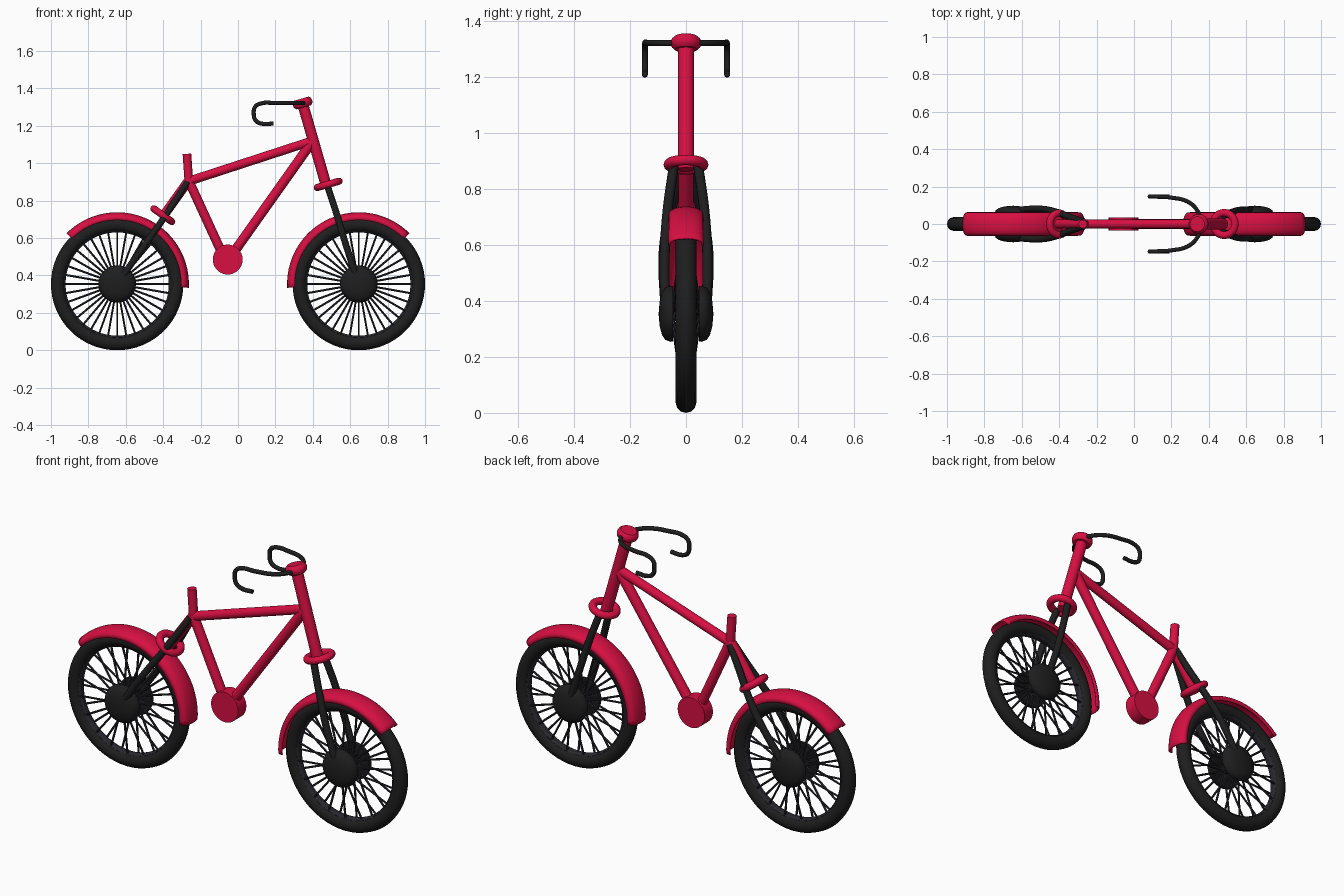
import bpy
import bmesh
from math import sin, cos, pi, radians
from mathutils import Vector, Matrix

cube = bpy.data.objects.get("Cube")
if cube:
    bpy.data.objects.remove(cube)


def material(name, rgb):
    m = bpy.data.materials.new(name)
    m.use_nodes = True
    m.diffuse_color = (*rgb, 1)
    m.node_tree.nodes["Principled BSDF"].inputs["Base Color"].default_value = (*rgb, 1)
    return m


RED = material("crimson paint", (0.68, 0.005, 0.055))
BLACK = material("black rubber", (0.013, 0.013, 0.013))
STEEL = material("dark steel", (0.02, 0.02, 0.028))


def finish(name, bm, mat, angle=40):
    bmesh.ops.recalc_face_normals(bm, faces=bm.faces)
    mesh = bpy.data.meshes.new(name)
    bm.to_mesh(mesh)
    bm.free()
    mesh.materials.append(mat)
    ob = bpy.data.objects.new(name, mesh)
    bpy.context.collection.objects.link(ob)
    smooth(ob, angle)
    return ob


def smooth(ob, angle=40):
    bpy.ops.object.select_all(action="DESELECT")
    ob.select_set(True)
    bpy.context.view_layer.objects.active = ob
    bpy.ops.object.shade_smooth_by_angle(angle=radians(angle))


def add_rod(bm, a, b, r, sides=20):
    a, b = Vector(a), Vector(b)
    turn = (b - a).to_track_quat("Z", "Y").to_matrix().to_4x4()
    bmesh.ops.create_cone(bm, cap_ends=True, segments=sides, radius1=r, radius2=r,
                          depth=(b - a).length,
                          matrix=Matrix.Translation((a + b) / 2) @ turn)


def rod(name, a, b, r, mat=RED, sides=24):
    """Straight tube between two points of the x-z centre plane."""
    bm = bmesh.new()
    add_rod(bm, (a[0], 0, a[1]), (b[0], 0, b[1]), r, sides)
    return finish(name, bm, mat)


def lathe(name, profile, axis, centre, mat, steps=48, closed=False):
    """Revolve (radius, height) points about an axis."""
    bm = bmesh.new()
    vs = [bm.verts.new((r, 0, h)) for r, h in profile]
    es = [bm.edges.new(p) for p in zip(vs, vs[1:])]
    if closed:
        es.append(bm.edges.new((vs[-1], vs[0])))
    bmesh.ops.spin(bm, geom=vs + es, cent=(0, 0, 0), axis=(0, 0, 1),
                   angle=2 * pi, steps=steps)
    bmesh.ops.remove_doubles(bm, verts=bm.verts, dist=0.0002)
    turn = Vector(axis).to_track_quat("Z", "Y").to_matrix().to_4x4()
    bm.transform(Matrix.Translation(centre) @ turn)
    return finish(name, bm, mat)


def ring(name, major, minor, height, axis, centre, mat, steps=48):
    pts = [(major + minor * cos(i * pi / 6), height * sin(i * pi / 6)) for i in range(12)]
    return lathe(name, pts, axis, centre, mat, steps, closed=True)


def bent_tube(name, points, r, mat=BLACK):
    cu = bpy.data.curves.new(name, "CURVE")
    cu.dimensions = "3D"
    cu.bevel_depth, cu.bevel_resolution = r, 4
    cu.use_fill_caps = True
    cu.resolution_u = 8
    sp = cu.splines.new("BEZIER")
    sp.bezier_points.add(len(points) - 1)
    for bp, p in zip(sp.bezier_points, points):
        bp.co = p
        bp.handle_left_type = bp.handle_right_type = "AUTO"
    cu.materials.append(mat)
    ob = bpy.data.objects.new(name, cu)
    bpy.context.collection.objects.link(ob)
    bpy.ops.object.select_all(action="DESELECT")
    ob.select_set(True)
    bpy.context.view_layer.objects.active = ob
    bpy.ops.object.convert(target="MESH")
    smooth(bpy.context.object)


# Frame tubes
rod("head_tube", (0.345, 1.32), (0.475, 0.87), 0.029)
rod("top_tube", (-0.26, 0.905), (0.40, 1.12), 0.024)
rod("down_tube", (0.40, 1.12), (-0.05, 0.485), 0.026)
rod("seat_tube", (-0.265, 0.91), (-0.07, 0.485), 0.025)
rod("seat_post", (-0.273, 1.05), (-0.262, 0.89), 0.023)
rod("rear_stay_tube", (-0.262, 0.91), (-0.405, 0.71), 0.025)

# Crank housing
bm = bmesh.new()
add_rod(bm, (-0.055, -0.035, 0.485), (-0.055, 0.035, 0.485), 0.08, 40)
finish("crank_housing", bm, RED)

# Stem cap and fork collars
head_axis = (-0.13, 0, 0.45)
cap = [(0, -0.024), (0.04, -0.024), (0.051, -0.014), (0.054, 0),
       (0.051, 0.014), (0.04, 0.024), (0, 0.024)]
lathe("stem_cap", cap, head_axis, (0.345, 0, 1.322), RED)
ring("front_collar", 0.06, 0.02, 0.019, head_axis, (0.482, 0, 0.887), RED)
ring("rear_collar", 0.058, 0.02, 0.019, (0.143, 0, 0.2), (-0.402, 0, 0.722), RED)

# Wheels with fenders
HUB_Z = 0.354
dome = [(0, 0), (0.098, 0), (0.1, 0.01), (0.093, 0.028), (0.075, 0.04),
        (0.045, 0.048), (0, 0.052)]
for label, cx, start in (("rear", -0.646, -3), ("front", 0.646, 45)):
    centre = (cx, 0, HUB_Z)
    ring(label + "_tire", 0.317, 0.037, 0.037, (0, 1, 0), centre, BLACK, 64)
    ring(label + "_rim", 0.285, 0.009, 0.02, (0, 1, 0), centre, STEEL, 64)

    bm = bmesh.new()
    add_rod(bm, (cx, -0.05, HUB_Z), (cx, 0.05, HUB_Z), 0.02)
    finish(label + "_axle", bm, BLACK)
    for side, s in (("left", 1), ("right", -1)):
        lathe(f"{label}_hub_{side}", dome, (0, s, 0), (cx, s * 0.046, HUB_Z), BLACK)

    # Spokes alternate between the two hub plates
    bm = bmesh.new()
    for i in range(36):
        a, s = i * pi / 18, (-1) ** i
        d = Vector((cos(a), 0, sin(a)))
        off = Vector((0, s, 0))
        add_rod(bm, Vector(centre) + d * 0.03 + off * 0.048,
                Vector(centre) + d * 0.285 + off * 0.012, 0.0055, 6)
    finish(label + "_spokes", bm, STEEL)

    # Curved fender shell
    bm = bmesh.new()
    arc = [i * pi / 12 for i in range(13)]
    vs = [bm.verts.new((0.342 + 0.038 * sin(t) ** 0.6 if 0 < t < 3.1 else 0.342,
                        0.06 * cos(t), 0)) for t in arc]
    es = [bm.edges.new(p) for p in zip(vs, vs[1:])]
    bm.transform(Matrix.Rotation(radians(-start), 4, "Y"))
    bmesh.ops.spin(bm, geom=vs + es, cent=(0, 0, 0), axis=(0, -1, 0),
                   angle=radians(138), steps=36)
    bm.transform(Matrix.Translation(centre))
    fender = finish(label + "_fender", bm, RED, 50)
    shell = fender.modifiers.new("thickness", "SOLIDIFY")
    shell.thickness = 0.007
    shell.offset = 0

# Fork legs and handlebar, one per side
for side, s in (("left", 1), ("right", -1)):
    bent_tube("front_fork_leg_" + side,
              [(0.478, s * 0.044, 0.88), (0.53, s * 0.066, 0.72),
               (0.575, s * 0.076, 0.57), (0.64, s * 0.074, 0.37)], 0.018)
    bent_tube("rear_fork_leg_" + side,
              [(-0.27, s * 0.012, 0.9), (-0.335, s * 0.034, 0.8),
               (-0.415, s * 0.064, 0.68), (-0.49, s * 0.08, 0.575),
               (-0.635, s * 0.074, 0.37)], 0.018)
    bent_tube("handlebar_" + side,
              [(0.36, 0, 1.322), (0.345, s * 0.06, 1.322), (0.295, s * 0.115, 1.322),
               (0.2, s * 0.141, 1.322), (0.125, s * 0.146, 1.32),
               (0.092, s * 0.147, 1.302), (0.084, s * 0.147, 1.265),
               (0.094, s * 0.147, 1.229), (0.125, s * 0.147, 1.212),
               (0.19, s * 0.147, 1.212)], 0.011)
